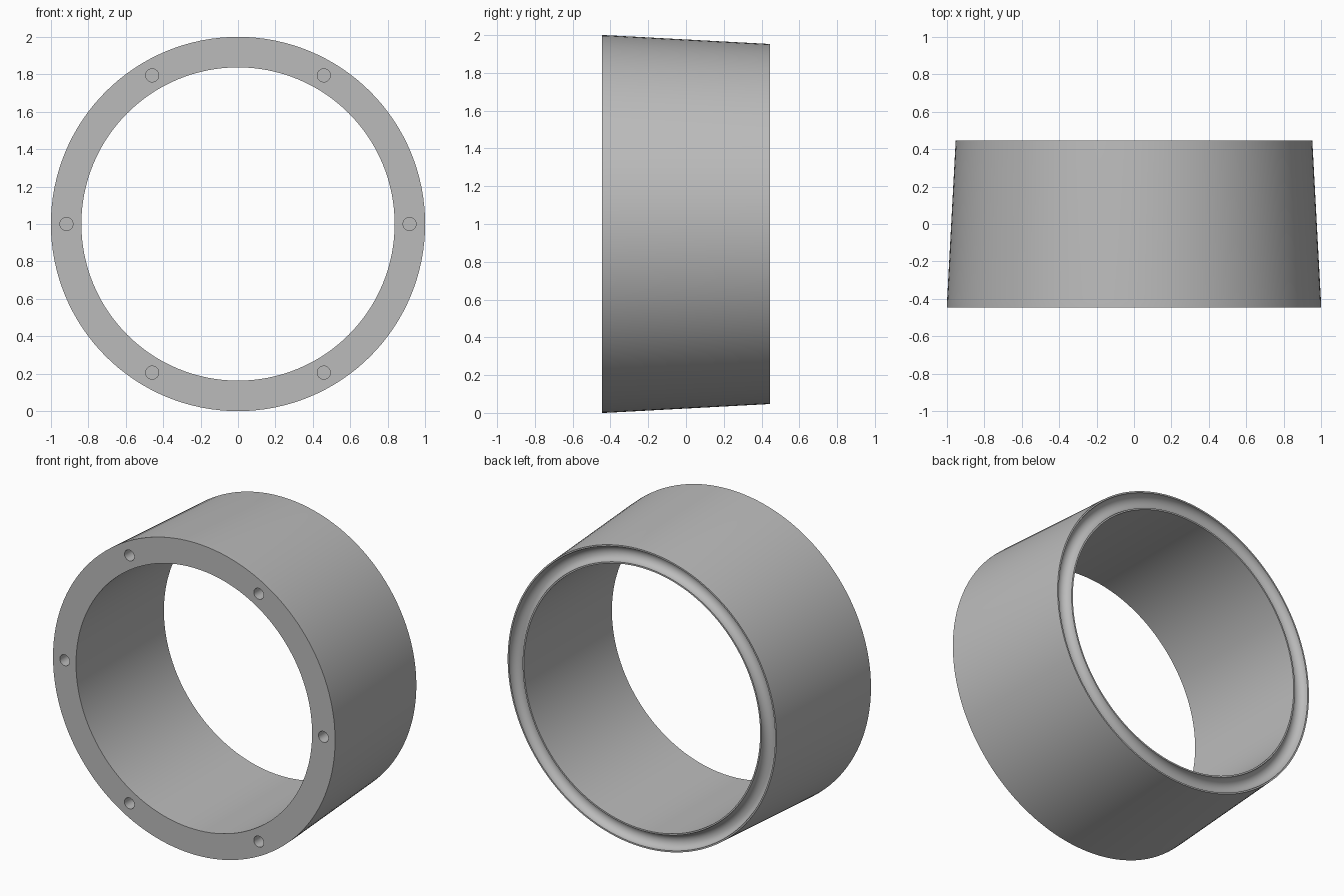
import bpy, bmesh
from math import pi, sin, cos, radians
from mathutils import Vector, Matrix

cube = bpy.data.objects.get("Cube")
if cube:
    bpy.data.objects.remove(cube, do_unlink=True)

grey = bpy.data.materials.new("plain grey")
grey.use_nodes = True
colour = (0.5, 0.5, 0.5, 1)
grey.diffuse_color = colour
grey.node_tree.nodes["Principled BSDF"].inputs["Base Color"].default_value = colour

CENTRE = Vector((0, 0, 1))
HALF = 0.445


def finish(bm, name):
    bmesh.ops.recalc_face_normals(bm, faces=bm.faces)
    mesh = bpy.data.meshes.new(name)
    bm.to_mesh(mesh)
    bm.free()
    mesh.materials.append(grey)
    obj = bpy.data.objects.new(name, mesh)
    bpy.context.collection.objects.link(obj)
    return obj


# Tapered ring with a rounded groove in its back rim, as (radius, y) profile
profile = [(0.837, -HALF), (1.0, -HALF), (0.999, -0.41), (0.953, HALF)]
groove_r, groove_mid = 0.048, 0.895
for i in range(17):
    a = pi * i / 16
    profile.append((groove_mid + groove_r * cos(a), HALF - groove_r * sin(a)))
profile.append((0.837, HALF))

bm = bmesh.new()
verts = [bm.verts.new(CENTRE + Vector((r, y, 0))) for r, y in profile]
edges = [bm.edges.new((v, verts[(i + 1) % len(verts)])) for i, v in enumerate(verts)]
bmesh.ops.spin(bm, geom=verts + edges, cent=CENTRE, axis=(0, 1, 0),
               angle=2 * pi, steps=128, use_merge=True)
bmesh.ops.remove_doubles(bm, verts=bm.verts, dist=1e-5)
ring = finish(bm, "tapered_ring")

# Six blind screw holes in the front face
bm = bmesh.new()
hole_depth = 0.1
for i in range(6):
    a = radians(60 * i)
    place = Matrix.Translation(CENTRE + Vector((0.917 * cos(a), -HALF, 0.917 * sin(a))))
    bmesh.ops.create_cone(bm, cap_ends=True, segments=32, radius1=0.035, radius2=0.035,
                          depth=2 * hole_depth, matrix=place @ Matrix.Rotation(pi / 2, 4, "X"))
cutter = finish(bm, "screw_hole_cutter")
cutter.hide_render = True
cutter.hide_viewport = True

cut = ring.modifiers.new("screw holes", "BOOLEAN")
cut.object = cutter
cut.solver = "EXACT"
bpy.context.view_layer.objects.active = ring
ring.select_set(True)
bpy.ops.object.modifier_apply(modifier=cut.name)
bpy.data.objects.remove(cutter, do_unlink=True)
bpy.ops.object.shade_smooth_by_angle(angle=radians(30))
